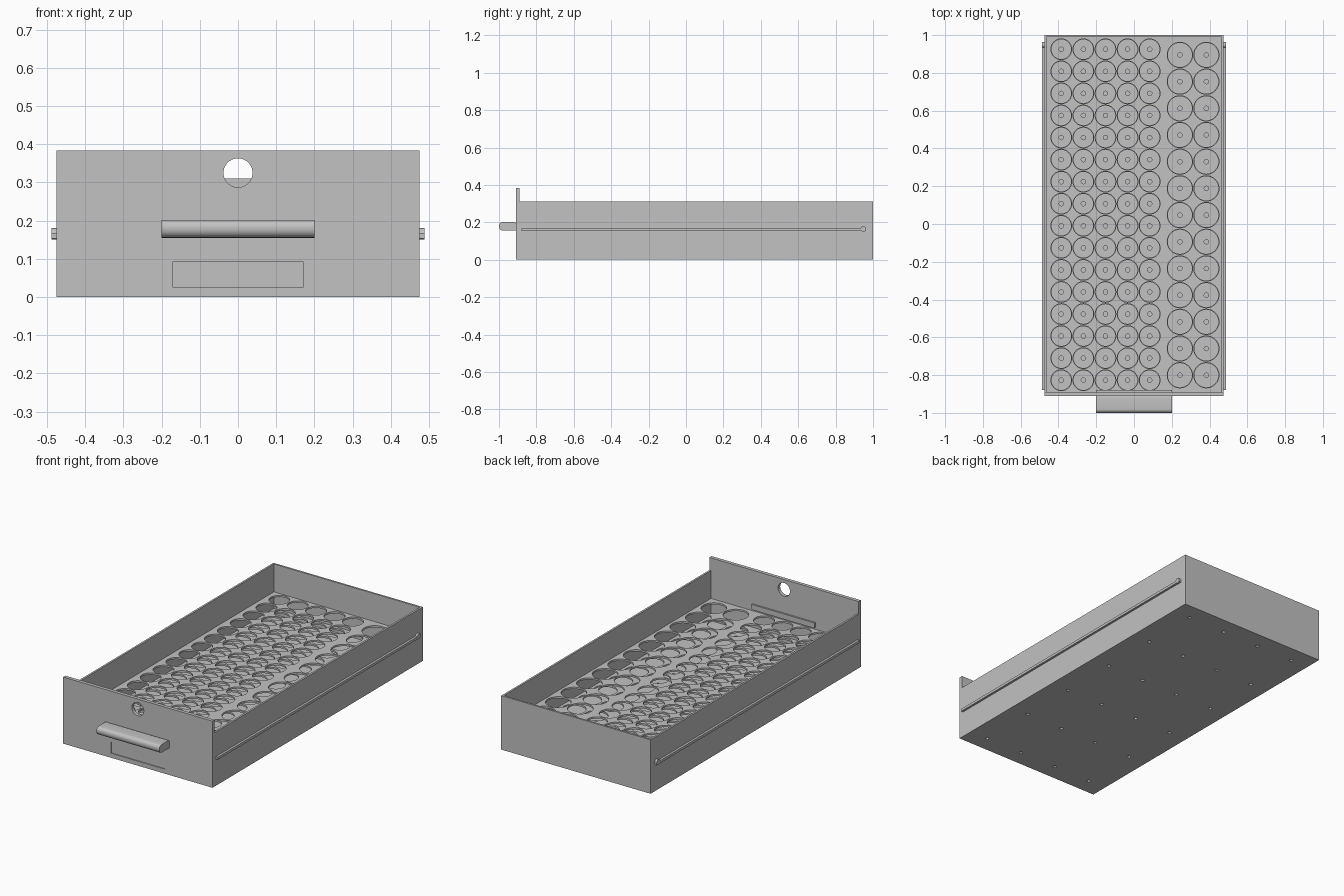
import bpy, bmesh, math
from mathutils import Matrix, Vector

old = bpy.data.objects.get("Cube")
if old:
    bpy.data.objects.remove(old)

GREY = (0.54, 0.54, 0.54, 1.0)
mat = bpy.data.materials.new("plain grey")
mat.use_nodes = True
mat.diffuse_color = GREY
mat.node_tree.nodes["Principled BSDF"].inputs["Base Color"].default_value = GREY

W = 0.475            # half width
WALL = 0.011
FRONT, BACK = -0.91, 1.0
INNER_FRONT = -0.89
HEIGHT = 0.31


def add_object(name, mesh):
    obj = bpy.data.objects.new(name, mesh)
    bpy.context.collection.objects.link(obj)
    mesh.materials.clear()
    mesh.materials.append(mat)
    bpy.ops.object.select_all(action="DESELECT")
    obj.select_set(True)
    bpy.context.view_layer.objects.active = obj
    bpy.ops.object.shade_smooth_by_angle(angle=math.radians(30))
    return obj


def box(name, lo, hi):
    bm = bmesh.new()
    bmesh.ops.create_cube(bm, size=1)
    lo, hi = Vector(lo), Vector(hi)
    for v in bm.verts:
        v.co = (lo + hi) / 2 + v.co * (hi - lo)
    mesh = bpy.data.meshes.new(name)
    bm.to_mesh(mesh)
    bm.free()
    return add_object(name, mesh)


def rect(x0, y0, x1, y1):
    return [(x0, y0), (x1, y0), (x1, y1), (x0, y1)]


def circle(x, y, r, n):
    return [(x + r * math.cos(math.tau * i / n), y + r * math.sin(math.tau * i / n))
            for i in range(n)]


def plate(name, loops, low, high, matrix=Matrix()):
    """Flat plate from an outline plus hole outlines, from low to high."""
    curve = bpy.data.curves.new(name, "CURVE")
    curve.dimensions = "2D"
    curve.fill_mode = "BOTH"
    curve.extrude = (high - low) / 2
    for pts in loops:
        spline = curve.splines.new("POLY")
        spline.points.add(len(pts) - 1)
        for p, co in zip(spline.points, pts):
            p.co = (co[0], co[1], 0, 1)
        spline.use_cyclic_u = True
    temp = bpy.data.objects.new(name + "_outline", curve)
    bpy.context.collection.objects.link(temp)
    deps = bpy.context.evaluated_depsgraph_get()
    mesh = bpy.data.meshes.new_from_object(temp.evaluated_get(deps))
    bpy.data.objects.remove(temp)
    bpy.data.curves.remove(curve)
    mesh.transform(matrix @ Matrix.Translation((0, 0, (low + high) / 2)))
    bm = bmesh.new()
    bm.from_mesh(mesh)
    bmesh.ops.remove_doubles(bm, verts=bm.verts, dist=0.00005)
    bmesh.ops.recalc_face_normals(bm, faces=bm.faces)
    bm.to_mesh(mesh)
    bm.free()
    mesh.name = name
    return add_object(name, mesh)


# Pocket layout: five columns of small pockets, two of large ones
small = [(-0.385 + 0.117 * i, 0.925 - 0.1168 * j) for i in range(5) for j in range(16)]
large = [(0.243 + 0.14 * i, 0.895 - 0.1413 * j) for i in range(2) for j in range(13)]
inside = rect(-W + WALL, INNER_FRONT, W - WALL, BACK - WALL)


def pocket_plate(name, r_small, r_large, n, low, high):
    loops = [inside]
    loops += [circle(x, y, r_small, n) for x, y in small]
    loops += [circle(x, y, r_large, n) for x, y in large]
    return plate(name, loops, low, high)


pocket_plate("upper_rack", 0.055, 0.067, 32, 0.14, 0.15)
pocket_plate("lower_rack", 0.052, 0.064, 32, 0.045, 0.055)
pocket_plate("floor_liner", 0.012, 0.012, 12, 0.012, 0.022)

# Drawer floor with screw holes
screws = [circle(-0.36 + 0.24 * i, -0.815 + 0.343 * j, 0.01, 12)
          for i in range(4) for j in range(6)]
plate("drawer_floor", [rect(-W, INNER_FRONT, W, BACK)] + screws, 0, 0.012)

# Walls and side runners
box("back_wall", (-W, BACK - WALL, 0.012), (W, BACK, HEIGHT))
for side, name in ((1, "left"), (-1, "right")):
    xs = sorted((side * W, side * (W - WALL)))
    box(name + "_wall", (xs[0], INNER_FRONT, 0.012), (xs[1], BACK - WALL, HEIGHT))
    xs = sorted((side * W, side * (W + 0.013)))
    box(name + "_runner", (xs[0], -0.88, 0.153), (xs[1], 0.963, 0.168))
    turn = Matrix(((0, 0, 1, 0), (1, 0, 0, 0), (0, 1, 0, 0), (0, 0, 0, 1)))
    plate(name + "_runner_stop", [circle(0.948, 0.165, 0.015, 24)], xs[0], xs[1], turn)

# Front panel: upright, with a finger hole and a recessed label area
upright = Matrix.Rotation(math.radians(90), 4, "X")
outline = rect(-W, 0, W, 0.383)
hole = circle(0, 0.325, 0.038, 40)
label = rect(-0.172, 0.026, 0.172, 0.092)
plate("front_panel", [outline, hole], -INNER_FRONT, -FRONT - 0.005, upright)
plate("front_panel_face", [outline, hole, label], -FRONT - 0.005, -FRONT, upright)


# Handle: rounded bar profile swept across x
def corner(cy, cz, r, start):
    return [(cy + r * math.cos(math.radians(start + a)),
             cz + r * math.sin(math.radians(start + a))) for a in range(0, 91, 15)]


profile = [(FRONT, 0.155), (FRONT, 0.195)]
profile += corner(-0.92, 0.192, 0.01, 0)[1:]
profile += corner(-0.98, 0.182, 0.02, 90)
profile += corner(-0.977, 0.178, 0.023, 180)
sweep = Matrix(((0, 0, 1, 0), (1, 0, 0, 0), (0, 1, 0, 0), (0, 0, 0, 1)))
plate("handle", [profile], -0.2, 0.2, sweep)
box("handle_backing", (-0.2, INNER_FRONT, 0.16), (0.2, -0.88, 0.19))
